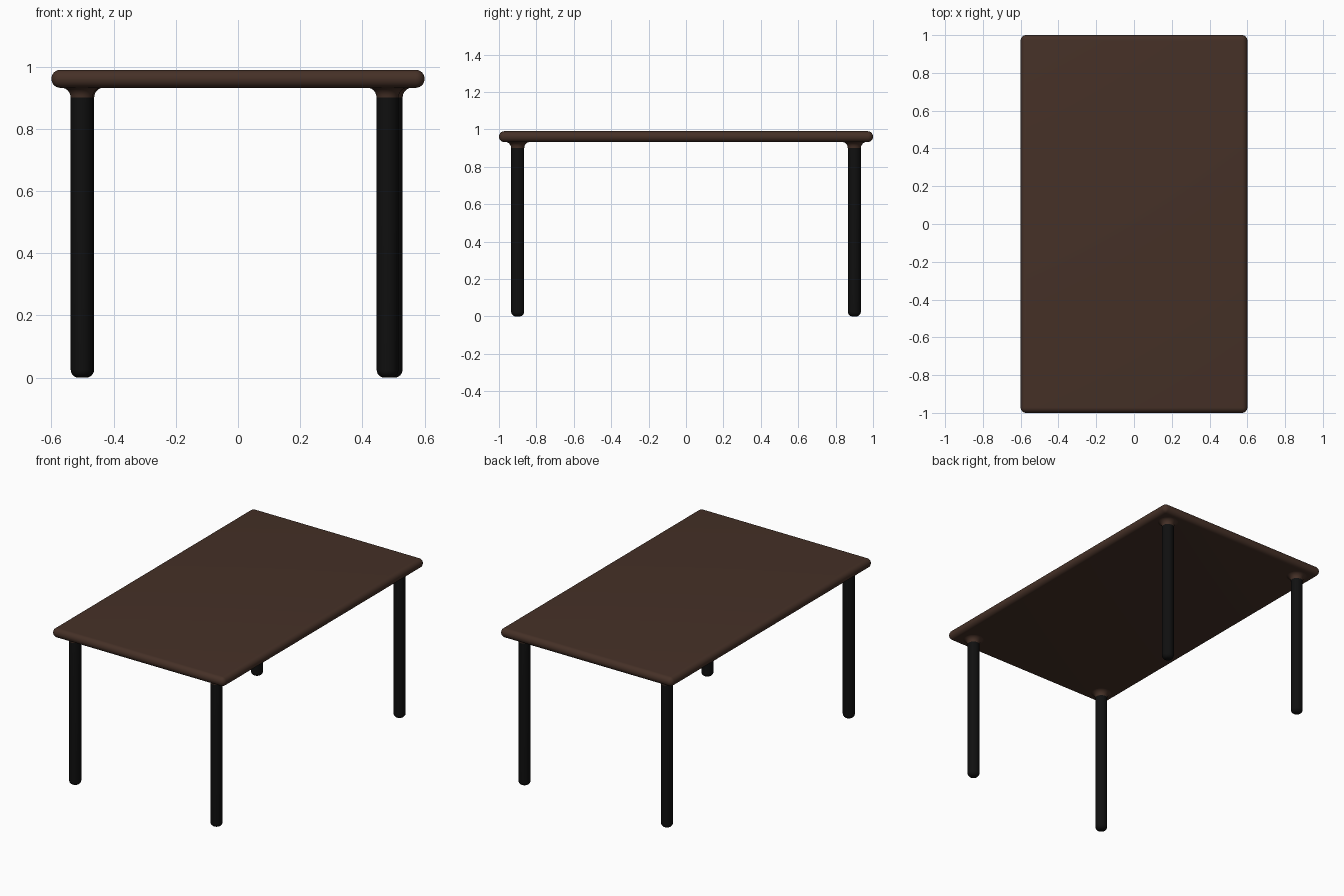
import bpy, bmesh, math

if "Cube" in bpy.data.objects:
    bpy.data.objects.remove(bpy.data.objects["Cube"])


def material(name, rgb):
    m = bpy.data.materials.new(name)
    m.diffuse_color = (*rgb, 1.0)
    m.use_nodes = True
    m.node_tree.nodes["Principled BSDF"].inputs["Base Color"].default_value = m.diffuse_color
    return m


brown = material("dark_brown_wood", (0.060, 0.030, 0.020))
black = material("black", (0.005, 0.005, 0.005))


def finish(bm, name, mat, loc, angle=40):
    bmesh.ops.recalc_face_normals(bm, faces=bm.faces)
    me = bpy.data.meshes.new(name)
    bm.to_mesh(me)
    bm.free()
    ob = bpy.data.objects.new(name, me)
    ob.location = loc
    me.materials.append(mat)
    bpy.context.collection.objects.link(ob)
    bpy.ops.object.select_all(action='DESELECT')
    ob.select_set(True)
    bpy.context.view_layer.objects.active = ob
    bpy.ops.object.shade_smooth_by_angle(angle=math.radians(angle))
    return ob


def lathe(name, profile, mat, loc, sides=32):
    bm = bmesh.new()
    vs = [bm.verts.new((r, 0, z)) for r, z in profile]
    es = [bm.edges.new(p) for p in zip(vs, vs[1:])]
    bmesh.ops.spin(bm, geom=vs + es, cent=(0, 0, 0), axis=(0, 0, 1),
                   angle=2 * math.pi, steps=sides)
    bmesh.ops.remove_doubles(bm, verts=bm.verts, dist=1e-5)
    return finish(bm, name, mat, loc)


# Table top: slab with fully rounded edges
bm = bmesh.new()
bmesh.ops.create_cube(bm, size=1)
bmesh.ops.scale(bm, vec=(1.2, 2.0, 0.058), verts=bm.verts)
bmesh.ops.bevel(bm, geom=list(bm.edges), offset=0.0285, offset_type='OFFSET',
                segments=8, profile=0.5, affect='EDGES')
finish(bm, "table_top", brown, (0, 0, 0.961))

# Leg profile: rounded foot, straight shaft
R, FOOT, N = 0.035, 0.025, 6
arc = [math.pi / 2 * i / N for i in range(N + 1)]
leg = [(0, 0)] + [(R - FOOT + FOOT * math.sin(a), FOOT - FOOT * math.cos(a)) for a in arc]
leg += [(R, 0.92)]

# Collar profile: concave fillet flaring into the underside of the top
F = 0.032
collar = [(R + 0.0005 + F - F * math.cos(a), 0.901 + F * math.sin(a)) for a in arc]

# Four legs, very slightly uneven in x
spots = {"front_left": (-0.503, -0.9), "front_right": (0.481, -0.9),
         "back_left": (-0.498, 0.9), "back_right": (0.494, 0.9)}
for side, (x, y) in spots.items():
    lathe(side + "_leg", leg, black, (x, y, 0))
    lathe(side + "_collar", collar, brown, (x, y, 0))
